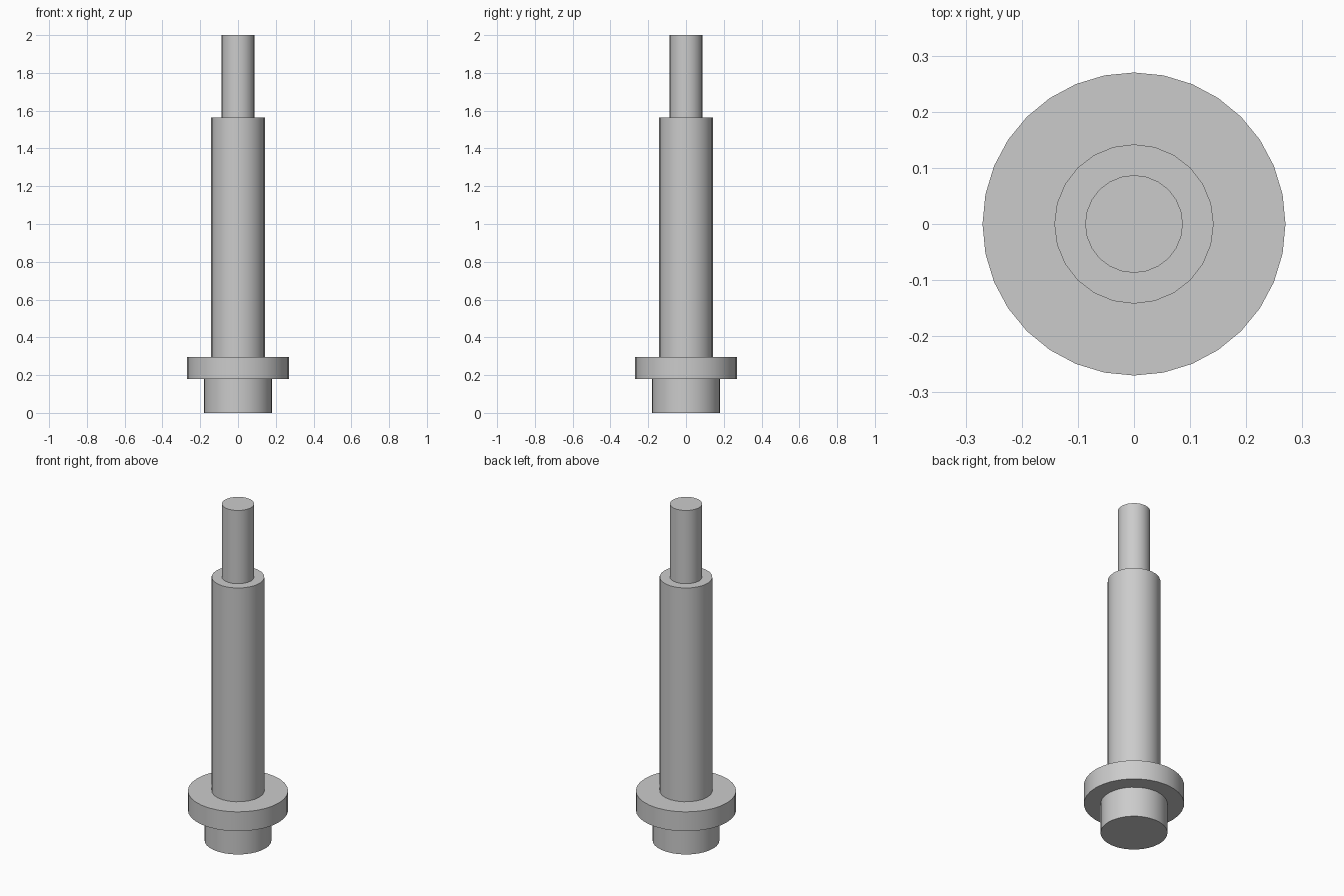
import bpy
import math

cube = bpy.data.objects.get("Cube")
if cube:
    bpy.data.objects.remove(cube, do_unlink=True)

# Plain grey metal
grey = bpy.data.materials.new("grey_metal")
grey.use_nodes = True
colour = (0.6, 0.6, 0.6, 1.0)
grey.diffuse_color = colour
grey.node_tree.nodes["Principled BSDF"].inputs["Base Color"].default_value = colour


def turned_section(name, radius, bottom, top, sides):
    """One cylindrical step of the shaft, with a vertex on the x axis."""
    bpy.ops.mesh.primitive_cylinder_add(
        vertices=sides, radius=radius, depth=top - bottom,
        location=(0, 0, (bottom + top) / 2))
    obj = bpy.context.object
    obj.name = name
    obj.data.materials.append(grey)
    bpy.ops.object.shade_smooth_by_angle(angle=math.radians(30))
    return obj


# Stepped shaft, from the foot up
turned_section("foot", 0.18, 0.0, 0.18, 32)
turned_section("flange", 0.27, 0.18, 0.295, 32)
turned_section("main_shaft", 0.142, 0.295, 1.565, 24)
turned_section("tip", 0.087, 1.565, 2.0, 24)
